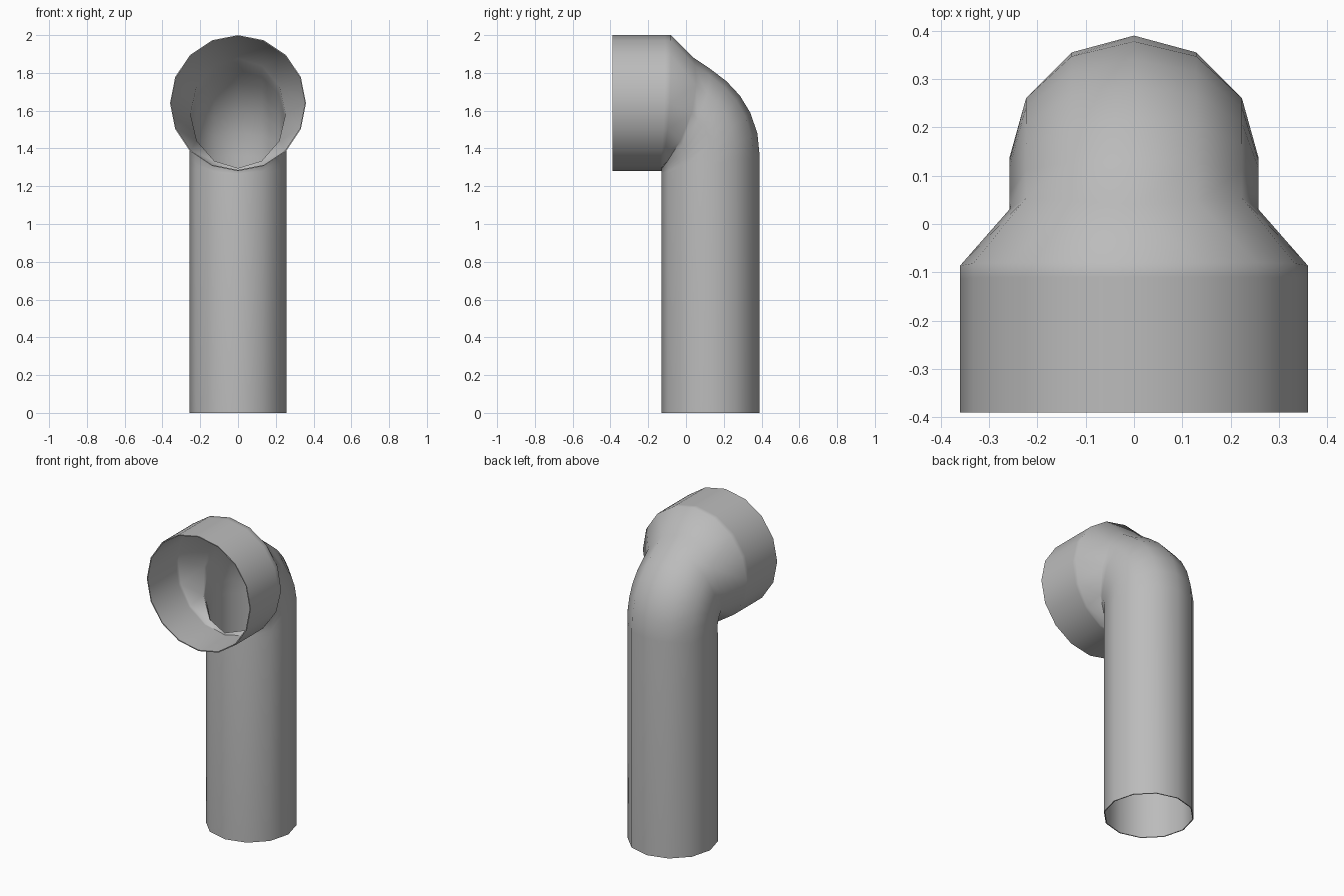
import bpy, bmesh
from math import sin, cos, pi
from mathutils import Vector

cube = bpy.data.objects.get("Cube")
if cube:
    bpy.data.objects.remove(cube)

metal = bpy.data.materials.new("grey_metal")
metal.use_nodes = True
grey = (0.5, 0.5, 0.5, 1)
metal.diffuse_color = grey
metal.node_tree.nodes["Principled BSDF"].inputs["Base Color"].default_value = grey

bm = bmesh.new()
PIPE_SIDES, COLLAR_SIDES = 12, 16
PIPE_R, COLLAR_R, COLLAR_Z = 0.258, 0.36, 1.64


def edge_loop(points):
    verts = [bm.verts.new(p) for p in points]
    return [bm.edges.new((v, verts[i - 1])) for i, v in enumerate(verts)]


def pipe_ring(inner, outer, bow=0.0):
    """Ring spanning an inner-bend and an outer-bend (y, z) point."""
    a, b = Vector((0, *inner)), Vector((0, *outer))
    mid, half = (a + b) / 2, (b - a) / 2
    angles = [2 * pi * i / PIPE_SIDES for i in range(PIPE_SIDES)]
    return edge_loop([mid + half * cos(t) + Vector((PIPE_R * sin(t), bow * sin(t) ** 2, 0))
                      for t in angles])


def collar_ring(y, lower_shift=0.0):
    angles = [2 * pi * i / COLLAR_SIDES for i in range(COLLAR_SIDES)]
    return edge_loop([(COLLAR_R * sin(t), y - lower_shift * ((1 - cos(t)) / 2) ** 3,
                       COLLAR_Z + COLLAR_R * cos(t)) for t in angles])


# Upright pipe, then the elbow fanning around its inner corner
loops = [pipe_ring((-0.13, 0), (0.39, 0)), pipe_ring((-0.13, 1.26), (0.39, 1.36))]
outer_bend = [(0.378, 1.48), (0.34, 1.59), (0.285, 1.68), (0.215, 1.755), (0.13, 1.82), (0.04, 1.88)]
for i, outer in enumerate(outer_bend, 1):
    f = i / len(outer_bend)
    loops.append(pipe_ring((-0.13, 1.26 + 0.03 * f), outer, 0.075 * f))

# Flared shoulder and open collar facing the front
loops += [collar_ring(-0.08, 0.05), collar_ring(-0.11, 0.03), collar_ring(-0.39)]

for first, second in zip(loops, loops[1:]):
    bmesh.ops.bridge_loops(bm, edges=first + second)
bmesh.ops.recalc_face_normals(bm, faces=bm.faces)
# Make the skin face outwards
bm.faces.ensure_lookup_table()
low = min(bm.faces, key=lambda f: f.calc_center_median().z)
c = low.calc_center_median()
if low.normal.dot(Vector((c.x, c.y - 0.13, 0))) < 0:
    bmesh.ops.reverse_faces(bm, faces=bm.faces)

mesh = bpy.data.meshes.new("vent_pipe")
bm.to_mesh(mesh)
bm.free()
mesh.materials.append(metal)
pipe = bpy.data.objects.new("vent_pipe", mesh)
bpy.context.collection.objects.link(pipe)
bpy.context.view_layer.objects.active = pipe
pipe.select_set(True)

# Thin sheet-metal wall
wall = pipe.modifiers.new("wall", "SOLIDIFY")
wall.thickness = 0.006
wall.offset = -1
bpy.ops.object.modifier_apply(modifier=wall.name)
bpy.ops.object.shade_smooth_by_angle(angle=1.1)
